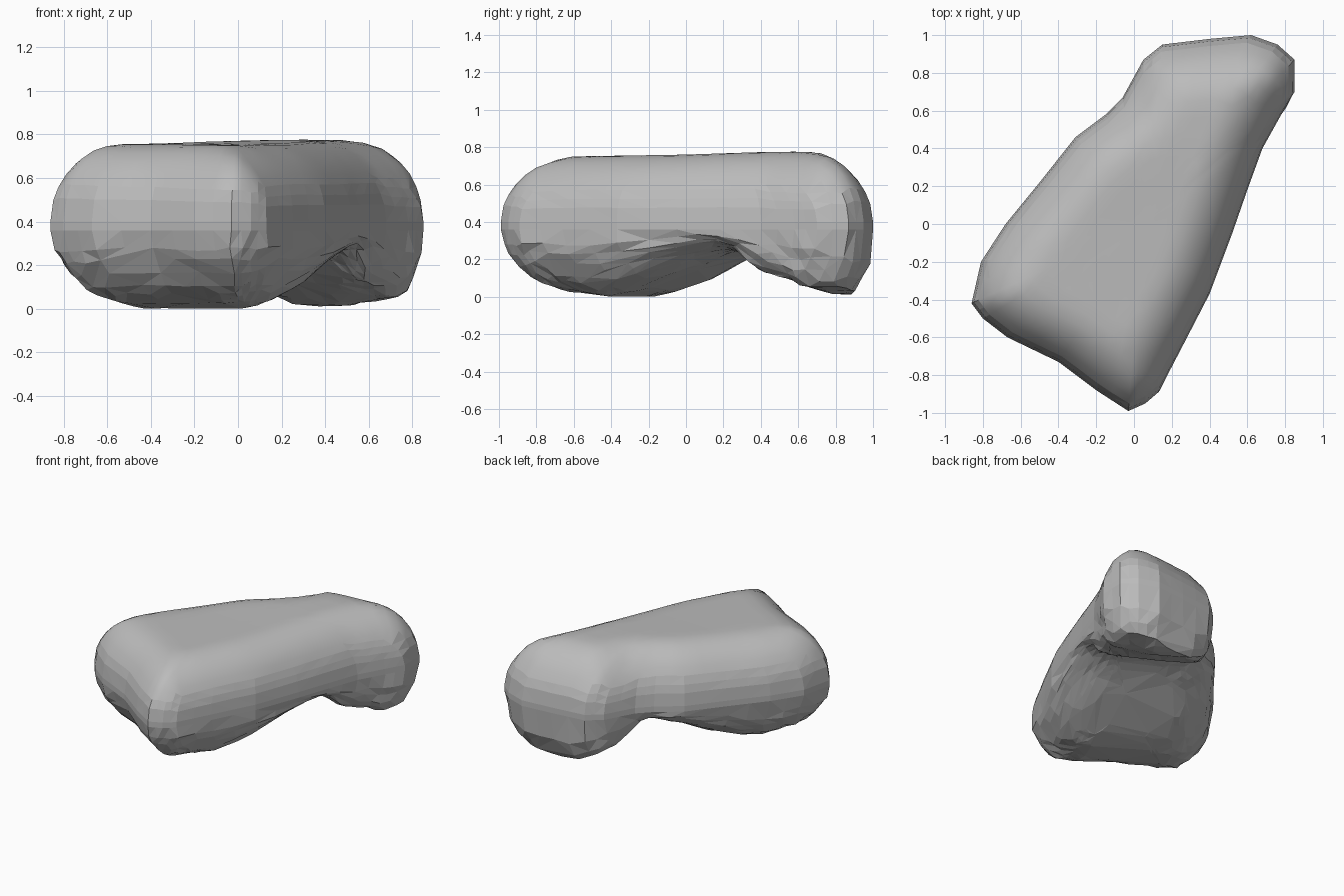
import bpy, bmesh, random
from mathutils import Vector

random.seed(4)
if "Cube" in bpy.data.objects:
    bpy.data.objects.remove(bpy.data.objects["Cube"])

# Plan outline, counter-clockwise from the front tip
OUTLINE = [Vector(p) for p in (
    (-.03, -.99), (.06, -.95), (.13, -.89), (.25, -.66), (.40, -.37), (.52, -.05),
    (.60, .18), (.68, .40), (.78, .58), (.85, .70), (.85, .87), (.76, .95),
    (.62, 1), (.40, .98), (.15, .95), (.05, .87), (-.06, .67), (-.15, .58),
    (-.31, .46), (-.50, .22), (-.68, 0), (-.81, -.20), (-.86, -.42),
    (-.80, -.50), (-.67, -.60), (-.40, -.73), (-.20, -.88))]
# Top heights along y; underside heights along the slanted body axis
TOP = [(-1, .7), (-.75, .735), (-.6, .75), (0, .76), (.45, .775), (.7, .775), (1, .75)]
UNDER = [(-.9, .1), (-.7, .04), (-.35, 0), (-.2, .03), (0, .09), (.2, .18),
         (.35, .23), (.46, .25), (.54, .2), (.63, .12), (.8, .06), (.9, .01), (1.2, .01)]
TOP_ROUND = [(-1, .3), (.5, .3), (1, .36)]
UNDER_ROUND = [(-1, .35), (.4, .32), (.6, .12), (.9, .1), (1.2, .12)]
AXIS = Vector((.5, .866))
CENTRE = Vector((.05, 0))


def lerp_table(table, t):
    for (a, va), (b, vb) in zip(table, table[1:]):
        if t <= b:
            return va + (vb - va) * max(0, t - a) / (b - a)
    return table[-1][1]


def edge_distance(p):
    best = 9
    for a, b in zip(OUTLINE, OUTLINE[1:] + OUTLINE[:1]):
        d = b - a
        t = min(1, max(0, (p - a).dot(d) / d.length_squared))
        best = min(best, (a + d * t - p).length)
    return best


def height(p, upper):
    """Rounded-over height of the upper or lower skin at plan point p."""
    along = p.y if upper else p.dot(AXIS)
    radius = lerp_table(TOP_ROUND if upper else UNDER_ROUND, along)
    u = 1 - min(1, edge_distance(p) / radius)
    rise = max(0, 1 - u ** 2) ** .5
    if upper:
        return .4 + (lerp_table(TOP, along) - .4) * rise
    low = lerp_table(UNDER, along)
    if along > .6:
        low += .18 * max(0, p.x - .45)
    return .36 + (low - .36) * rise


# Skins made of nested rings, meeting at the rim
def make_rings(bm, scales, upper, rough):
    plan = [a.lerp(b, k / 2) for a, b in zip(OUTLINE, OUTLINE[1:] + OUTLINE[:1])
            for k in range(2)]
    rings = []
    for s in scales:
        ring = []
        for q in plan:
            p = CENTRE + (q - CENTRE) * s
            v = Vector((p.x, p.y, height(p, upper)))
            if s < 1:
                v += Vector([random.uniform(-rough, rough) * s * s for _ in range(3)])
            v.z = max(0, v.z)
            ring.append(bm.verts.new(v))
        rings.append(ring)
    hub = bm.verts.new((CENTRE.x, CENTRE.y, height(CENTRE, upper)))
    return rings, hub


def bridge(bm, a, b):
    n = len(a)
    for i in range(n):
        j = (i + 1) % n
        bm.faces.new((a[i], a[j], b[j], b[i]))


bm = bmesh.new()
top_scales = [1, .985, .96, .92, .87, .81, .74, .66, .57, .47, .36, .24, .12]
low_scales = [1, .98, .95, .9, .84, .78, .72, .66, .6, .54, .48, .42, .35, .28, .2, .1]
top_rings, top_hub = make_rings(bm, top_scales, True, .001)
low_rings, low_hub = make_rings(bm, low_scales, False, .01)
for rings, hub in ((top_rings, top_hub), (low_rings, low_hub)):
    for a, b in zip(rings, rings[1:]):
        bridge(bm, a, b)
    last = rings[-1]
    for i, v in enumerate(last):
        bm.faces.new((v, last[(i + 1) % len(last)], hub))
bridge(bm, low_rings[0], top_rings[0])
bmesh.ops.recalc_face_normals(bm, faces=bm.faces)
bmesh.ops.triangulate(bm, faces=bm.faces)

# Merge the underside into broad irregular chips
low_verts = [v for v in bm.verts if v.co.z < .35]
low_edges = [e for e in bm.edges if all(v.co.z < .35 for v in e.verts)]
bmesh.ops.dissolve_limit(bm, angle_limit=.12, verts=low_verts, edges=low_edges)
bmesh.ops.triangulate(bm, faces=bm.faces)

# Faceted flanks and a smooth worn top
bm.normal_update()
for f in bm.faces:
    f.smooth = f.normal.z > .45

mesh = bpy.data.meshes.new("boulder")
bm.to_mesh(mesh)
bm.free()
boulder = bpy.data.objects.new("boulder", mesh)
bpy.context.collection.objects.link(boulder)

stone = bpy.data.materials.new("grey stone")
stone.use_nodes = True
colour = (.5, .5, .5, 1)
stone.diffuse_color = colour
stone.node_tree.nodes["Principled BSDF"].inputs["Base Color"].default_value = colour
mesh.materials.append(stone)
